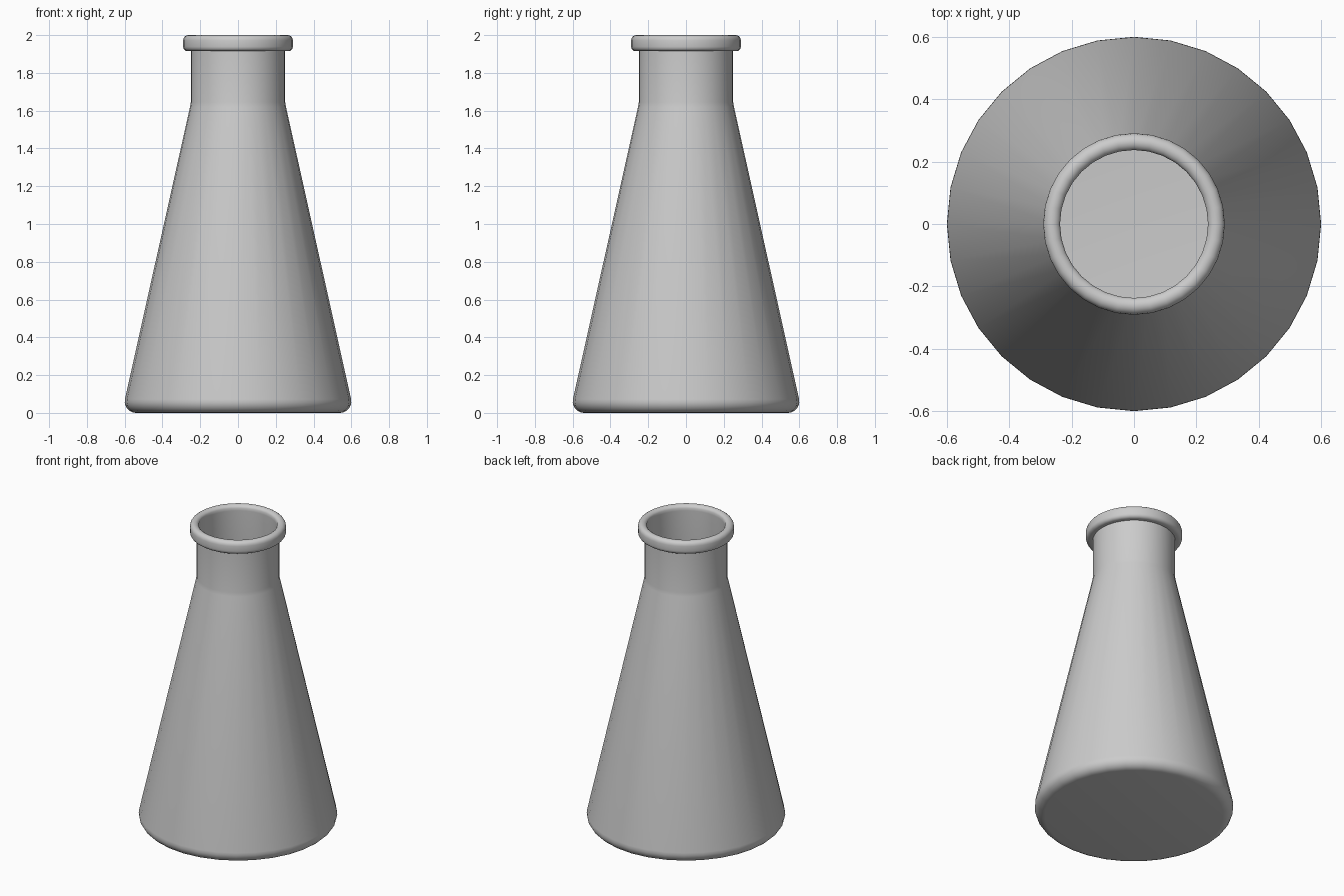
import bpy, bmesh
from math import radians, sin, cos, pi, tau

if "Cube" in bpy.data.objects:
    bpy.data.objects.remove(bpy.data.objects["Cube"])

SEGMENTS = 32


def arc(cx, cz, r, start, end, steps):
    """Points (radius, height) along a circular arc, angles in degrees."""
    return [(cx + r * cos(radians(start + (end - start) * i / steps)),
             cz + r * sin(radians(start + (end - start) * i / steps)))
            for i in range(steps + 1)]


def lathe(name, profile):
    """Spin a (radius, height) profile about z; radius 0 becomes a pole."""
    bm = bmesh.new()
    rings = []
    for r, z in profile:
        if r == 0:
            rings.append([bm.verts.new((0, 0, z))] * SEGMENTS)
        else:
            rings.append([bm.verts.new((r * cos(tau * i / SEGMENTS),
                                        r * sin(tau * i / SEGMENTS), z))
                          for i in range(SEGMENTS)])
    for a, b in zip(rings, rings[1:]):
        for i in range(SEGMENTS):
            j = (i + 1) % SEGMENTS
            bm.faces.new(dict.fromkeys((a[i], a[j], b[j], b[i])))
    bmesh.ops.recalc_face_normals(bm, faces=bm.faces)
    mesh = bpy.data.meshes.new(name)
    bm.to_mesh(mesh)
    bm.free()
    obj = bpy.data.objects.new(name, mesh)
    bpy.context.collection.objects.link(obj)
    bpy.context.view_layer.objects.active = obj
    obj.select_set(True)
    bpy.ops.object.shade_smooth_by_angle(angle=radians(40))
    obj.select_set(False)
    return obj


# Outside: flat base, rounded heel, conical wall, straight neck
outer = [(0, 0)] + arc(0.54, 0.06, 0.06, -90, 12, 6)
outer += [(0.254, 1.62), (0.25, 1.645), (0.25, 1.915)]

# Rolled lip
lip = (arc(0.267, 1.939, 0.024, -90, 0, 4)
       + arc(0.263, 1.972, 0.028, 0, 180, 8)[:-1])

# Inside: neck bore, cone and floor, one wall thickness in
inner = [(0.238, 1.965), (0.238, 1.645), (0.242, 1.62)]
inner += arc(0.54, 0.06, 0.048, 12, -90, 6) + [(0, 0.012)]

lathe("flask", outer + lip + inner)
